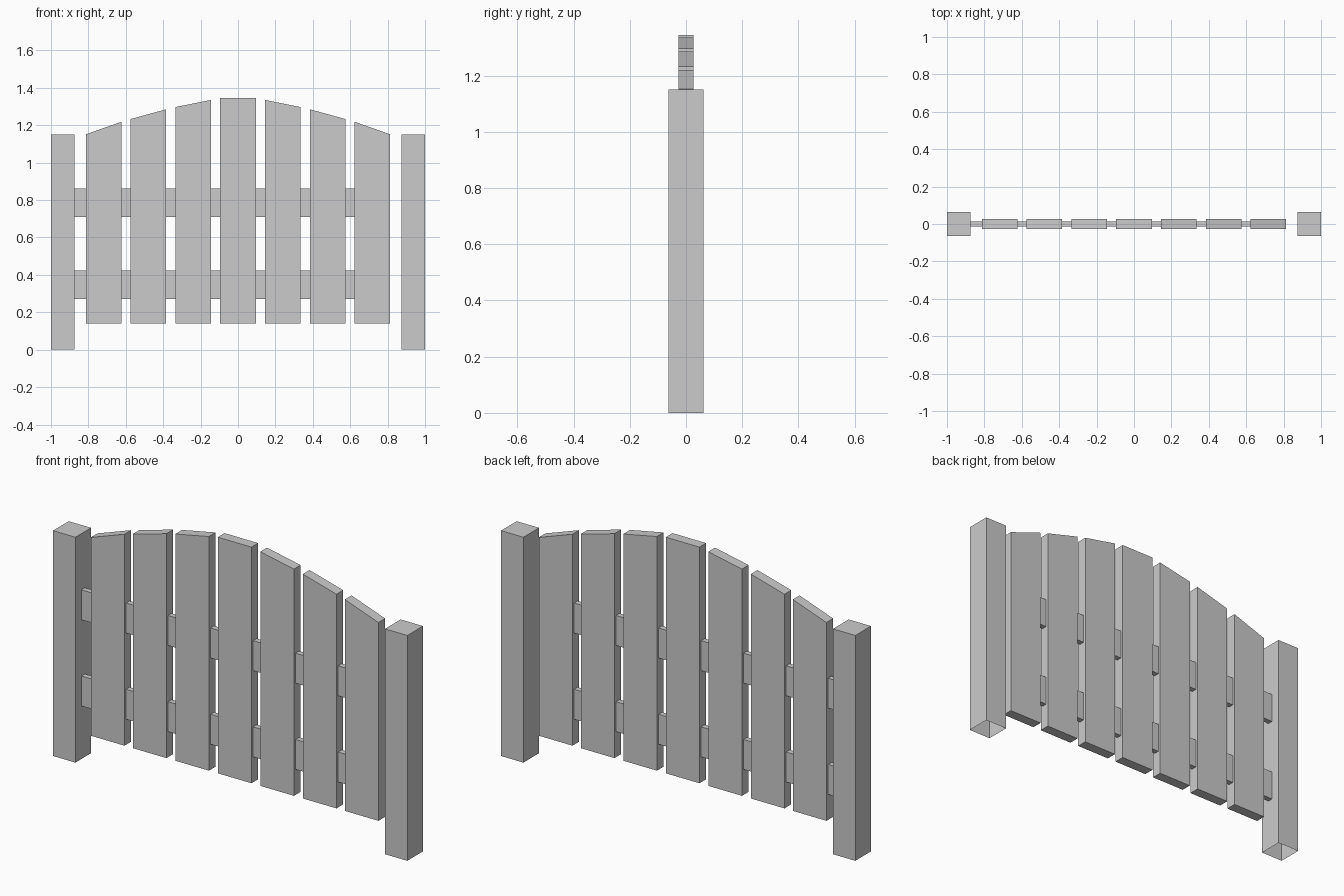
import bpy, bmesh

if "Cube" in bpy.data.objects:
    bpy.data.objects.remove(bpy.data.objects["Cube"])


def prism(name, outline, half_depth, open_bottom=False):
    """Extrude an x-z outline (counter-clockwise from the front) through y."""
    bm = bmesh.new()
    face = bm.faces.new([bm.verts.new((x, -half_depth, z)) for x, z in outline])
    ext = bmesh.ops.extrude_face_region(bm, geom=[face], use_keep_orig=True)
    verts = [v for v in ext["geom"] if isinstance(v, bmesh.types.BMVert)]
    bmesh.ops.translate(bm, verts=verts, vec=(0, 2 * half_depth, 0))
    bmesh.ops.recalc_face_normals(bm, faces=bm.faces)
    if open_bottom:
        bottom = [f for f in bm.faces if f.normal.z < -0.9]
        bmesh.ops.delete(bm, geom=bottom, context='FACES_ONLY')
    mesh = bpy.data.meshes.new(name)
    bm.to_mesh(mesh)
    bm.free()
    obj = bpy.data.objects.new(name, mesh)
    bpy.context.collection.objects.link(obj)
    return obj


def rect(x0, x1, z0, z1):
    return [(x0, z0), (x1, z0), (x1, z1), (x0, z1)]


# Square end posts, open underneath
prism("left_post", rect(-1, -0.874, 0, 1.15), 0.063, open_bottom=True)
prism("right_post", rect(0.874, 1, 0, 1.15), 0.063, open_bottom=True)

# Planks with sloped tops following an arch: centre, inner top, outer top
HALF, BASE = 0.095, 0.14
prism("plank_middle", rect(-HALF, HALF, BASE, 1.345), 0.027)
for i, (cx, inner, outer) in enumerate([(0.24, 1.335, 1.297),
                                        (0.48, 1.285, 1.233),
                                        (0.717, 1.219, 1.152)], 1):
    prism(f"plank_right_{i}", [(cx - HALF, BASE), (cx + HALF, BASE),
                               (cx + HALF, outer), (cx - HALF, inner)], 0.027)
    prism(f"plank_left_{i}", [(-cx - HALF, BASE), (-cx + HALF, BASE),
                              (-cx + HALF, inner), (-cx - HALF, outer)], 0.027)

# Cross rails, running from the left post into the last plank
for name, z in (("lower_rail", 0.27), ("upper_rail", 0.71)):
    prism(name, rect(-0.874, 0.72, z, z + 0.153), 0.014)
